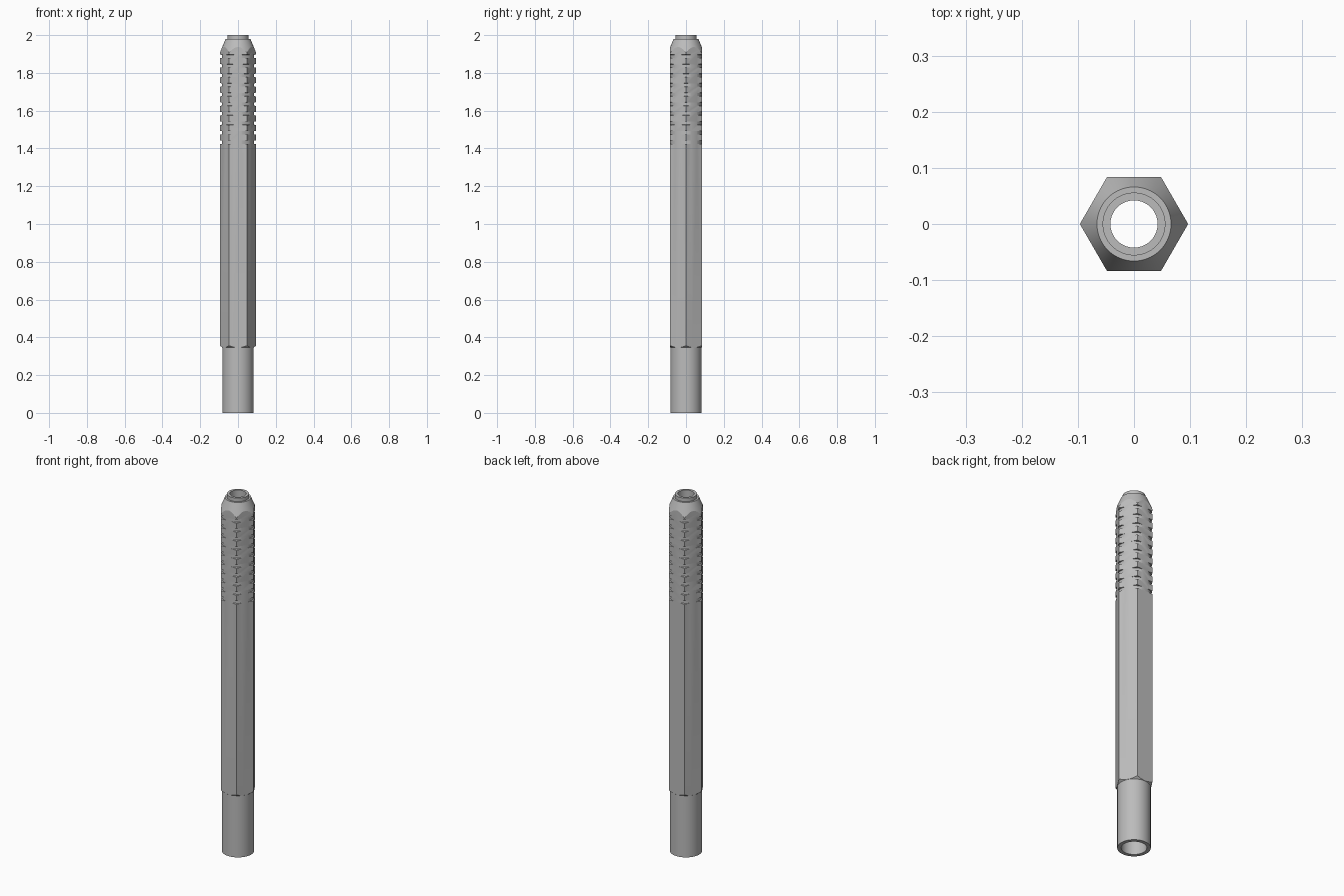
import bpy
import bmesh
from math import cos, sin, tau, radians

cube = bpy.data.objects.get("Cube")
if cube:
    bpy.data.objects.remove(cube, do_unlink=True)

steel = bpy.data.materials.new("plain_steel")
steel.use_nodes = True
colour = (0.5, 0.5, 0.5, 1)
steel.diffuse_color = colour
steel.node_tree.nodes["Principled BSDF"].inputs["Base Color"].default_value = colour


def make_object(name, bm):
    bmesh.ops.recalc_face_normals(bm, faces=bm.faces)
    mesh = bpy.data.meshes.new(name)
    bm.to_mesh(mesh)
    bm.free()
    mesh.materials.append(steel)
    obj = bpy.data.objects.new(name, mesh)
    bpy.context.collection.objects.link(obj)
    return obj


def lathe(name, profile, segments):
    """Revolve a closed (radius, height) outline around z."""
    bm = bmesh.new()
    rings = [[bm.verts.new((r * cos(tau * i / segments), r * sin(tau * i / segments), z))
              for r, z in profile] for i in range(segments)]
    n = len(profile)
    for i in range(segments):
        a, b = rings[i], rings[(i + 1) % segments]
        for j in range(n):
            k = (j + 1) % n
            bm.faces.new((a[j], b[j], b[k], a[k]))
    return make_object(name, bm)


# Hexagonal bar stock with corners on the x axis
HEX = 0.0965
bm = bmesh.new()
bottom = [bm.verts.new((HEX * cos(tau * i / 6), HEX * sin(tau * i / 6), -0.1)) for i in range(6)]
face = bm.faces.new(bottom)
top = bmesh.ops.extrude_face_region(bm, geom=[face])
bmesh.ops.translate(bm, vec=(0, 0, 2.2),
                    verts=[g for g in top["geom"] if isinstance(g, bmesh.types.BMVert)])
barrel = make_object("hex_barrel", bm)

# Turned outline: round shank, corner chamfer, grip grooves, nose cone, tip
OUT, FLOOR, HALF, PITCH = 0.11, 0.0855, 0.012, 0.0505
outline = [(0.063, 0), (0.0825, 0), (0.0825, 0.345), (OUT, 0.368)]
for i in range(10):
    z = 1.433 + i * PITCH
    outline += [(OUT, z - HALF), (FLOOR, z - HALF * 0.7), (FLOOR, z + HALF * 0.7), (OUT, z + HALF)]
outline += [(OUT, 1.903), (0.0965, 1.905), (0.066, 1.98), (0.056, 1.98), (0.056, 2.0)]
# Stepped bore, wider inside the shank
outline += [(0.042, 2.0), (0.042, 0.36), (0.063, 0.345)]
turned = lathe("turned_form", outline, 96)
turned.hide_render = True

# Keep only the material shared by the bar and the turned form
cut = barrel.modifiers.new("turning", "BOOLEAN")
cut.operation = "INTERSECT"
cut.solver = "EXACT"
cut.object = turned
bpy.ops.object.select_all(action="DESELECT")
barrel.select_set(True)
bpy.context.view_layer.objects.active = barrel
bpy.ops.object.modifier_apply(modifier=cut.name)
bpy.data.objects.remove(turned, do_unlink=True)
bpy.ops.object.shade_smooth_by_angle(angle=radians(15))
